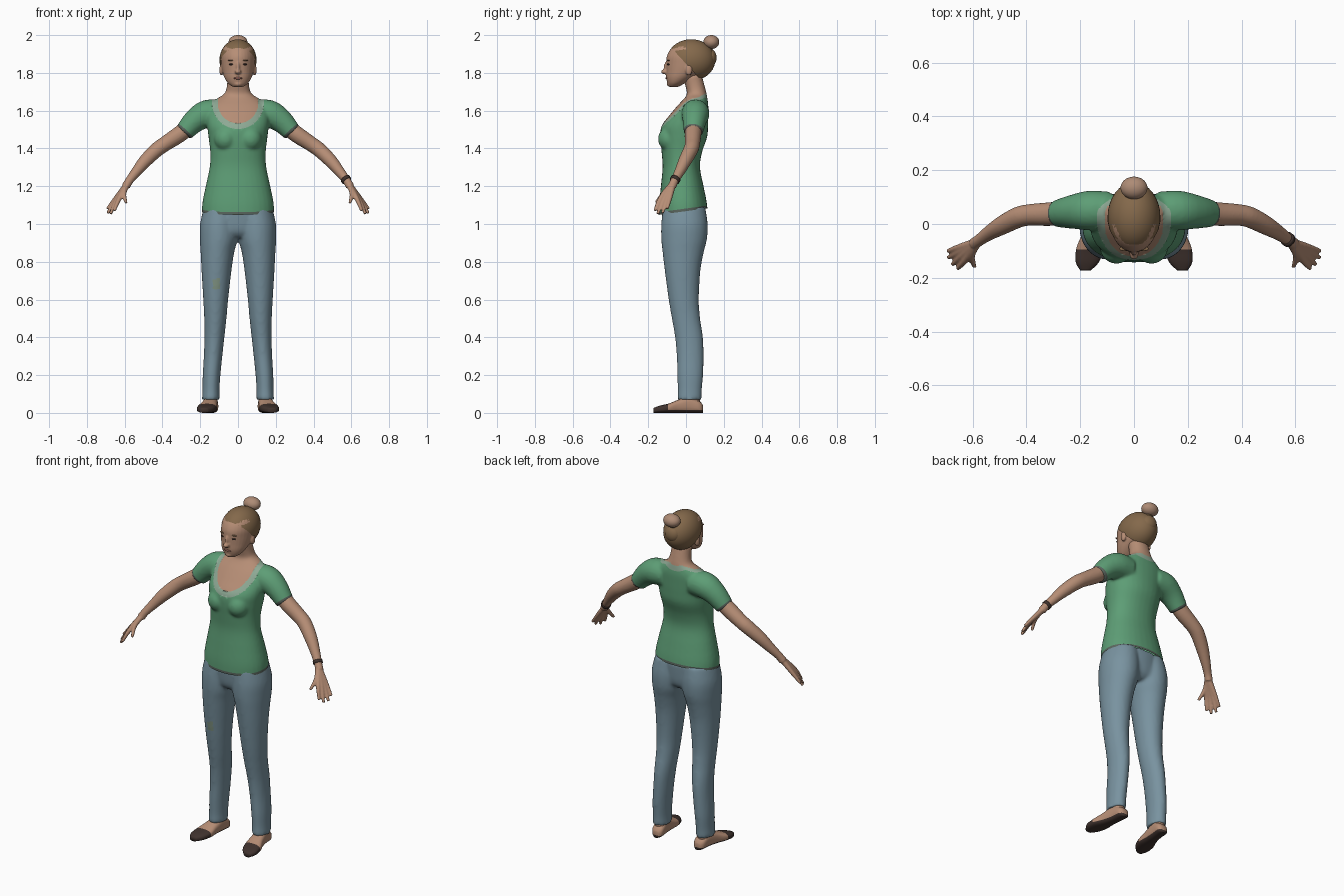
import bpy, bmesh, math
from mathutils import Vector, Matrix

cube = bpy.data.objects.get("Cube")
if cube:
    bpy.data.objects.remove(cube, do_unlink=True)


def colour(name, r, g, b):
    m = bpy.data.materials.new(name)
    m.use_nodes = True
    m.diffuse_color = (r, g, b, 1)
    bsdf = next(n for n in m.node_tree.nodes if n.type == 'BSDF_PRINCIPLED')
    bsdf.inputs["Base Color"].default_value = (r, g, b, 1)
    bsdf.inputs["Roughness"].default_value = 0.8
    return m


skin = colour("skin", .47, .27, .18)
hair = colour("brown hair", .23, .14, .07)
pale_hair = colour("pale bun", .42, .26, .18)
green = colour("shirt green", .11, .34, .18)
trim = colour("neck trim", .27, .40, .30)
grey = colour("hem grey", .10, .13, .11)
denim = colour("denim blue", .19, .29, .35)
patch = colour("worn patch", .22, .30, .23)
dark = colour("dark brown", .05, .032, .027)
lips = colour("lips", .33, .14, .11)


# Helpers: smooth interpolation, lofts and ellipsoids
def spline(rows, k=4):
    out = []
    for i in range(len(rows) - 1):
        a, b, c, d = (rows[min(max(i + j, 0), len(rows) - 1)] for j in (-1, 0, 1, 2))
        for s in range(k):
            t = s / k
            out.append([.5 * (2 * q + (r - p) * t + (2 * p - 5 * q + 4 * r - w) * t * t
                              + (3 * q - p - 3 * r + w) * t ** 3)
                        for p, q, r, w in zip(a, b, c, d)])
    return out + [rows[-1]]


def loft(bm, rings, n=32, power=1.0):
    def soft(a):
        return math.copysign(abs(a) ** power, a)
    loops = []
    for c, u, v in rings:
        angles = [math.tau * i / n for i in range(n)]
        loops.append([bm.verts.new(c + u * soft(math.cos(a)) + v * soft(math.sin(a))) for a in angles])
    for a, b in zip(loops, loops[1:]):
        for i in range(n):
            j = (i + 1) % n
            bm.faces.new((a[i], a[j], b[j], b[i]))
    bm.faces.new(loops[0][::-1])
    bm.faces.new(loops[-1])


def column(bm, rows, side=1, power=1.0):
    """Upright loft; each row is z, x, y, half width, half depth."""
    loft(bm, [(Vector((side * x, y, z)), Vector((rx, 0, 0)), Vector((0, ry, 0)))
              for z, x, y, rx, ry in spline(rows)], power=power)


def tube(bm, rows, side=1, k=4):
    """Round limb; each row is x, y, z, radius."""
    rows = spline(rows, k)
    pts = [Vector((side * r[0], r[1], r[2])) for r in rows]
    rings = []
    for i, p in enumerate(pts):
        d = (pts[min(i + 1, len(pts) - 1)] - pts[max(i - 1, 0)]).normalized()
        u = d.cross(Vector((0, 1, 0))).normalized()
        rings.append((p, u * rows[i][3], d.cross(u) * rows[i][3]))
    loft(bm, rings, n=20)


def ball(bm, centre, radii):
    m = Matrix.Translation(centre) @ Matrix.Diagonal((*radii, 1))
    bmesh.ops.create_uvsphere(bm, u_segments=32, v_segments=20, radius=1, matrix=m)


def finish(name, bm, mats, voxel=0, mirror=False, smooth=5):
    bmesh.ops.recalc_face_normals(bm, faces=bm.faces[:])
    ob = bpy.data.objects.new(name, bpy.data.meshes.new(name))
    bm.to_mesh(ob.data)
    bm.free()
    bpy.context.collection.objects.link(ob)
    if mirror:
        ob.modifiers.new("mirror", 'MIRROR').use_mirror_merge = False
    if voxel:
        r = ob.modifiers.new("blend", 'REMESH')
        r.mode, r.voxel_size = 'VOXEL', voxel
        s = ob.modifiers.new("soften", 'SMOOTH')
        s.factor, s.iterations = .5, smooth
    bpy.context.view_layer.update()
    dg = bpy.context.evaluated_depsgraph_get()
    me = bpy.data.meshes.new_from_object(ob.evaluated_get(dg))
    ob.modifiers.clear()
    ob.data = me
    me.materials.clear()
    for m in mats:
        me.materials.append(m)
    me.shade_smooth()
    return me


def cut(bm, co, no, clear=False, where=lambda c: True):
    faces = [f for f in bm.faces if where(f.calc_center_median())]
    geom = set(faces) | {e for f in faces for e in f.edges} | {v for f in faces for v in f.verts}
    bmesh.ops.bisect_plane(bm, geom=list(geom), dist=1e-5, plane_co=co, plane_no=no, clear_inner=clear)


# Shirt, chest and neck
bm = bmesh.new()
column(bm, [(1.00, 0, -.012, .190, .130), (1.10, 0, -.015, .190, .127), (1.20, 0, -.02, .171, .113),
            (1.30, 0, -.025, .150, .099), (1.38, 0, -.022, .147, .107), (1.46, 0, -.012, .156, .124),
            (1.52, 0, -.006, .163, .123), (1.58, 0, .017, .165, .101), (1.63, 0, .038, .150, .080),
            (1.665, 0, .052, .11, .061), (1.69, 0, .057, .072, .052), (1.73, 0, .048, .059, .051),
            (1.79, 0, .033, .056, .050)], power=.92)
for s in (1, -1):
    ball(bm, (s * .065, -.085, 1.45), (.062, .063, .065))
    tube(bm, [(.09, .05, 1.585, .07), (.165, .05, 1.583, .074), (.23, .045, 1.545, .063),
              (.288, .038, 1.483, .050)], s)
me = finish("shirt_and_chest", bm, [green, trim, skin, grey], voxel=.008, smooth=6)


def neckline(p):
    lift = min(max((p.y - .03) / .07, 0), 1)
    return math.hypot(p.x, min(p.z - 1.64 - .15 * lift, 0)) - .107


hem_no, hem_co = Vector((0, -.135, 1)), Vector((0, 0, 1.068))
cuff_no, cuff_co = Vector((.67, -.08, -.73)), Vector((.276, .039, 1.494))
bm = bmesh.new()
bm.from_mesh(me)
cut(bm, hem_co, hem_no, clear=True)
cut(bm, hem_co + Vector((0, 0, .014)), hem_no)
for s in (1, -1):
    flip = Vector((s, 1, 1))
    cut(bm, cuff_co * flip, cuff_no * flip, where=lambda c: c.x * s > .2)
bm.normal_update()
for v in bm.verts:   # slide vertices onto the two neckline curves
    if v.co.z < 1.45:
        continue
    for level in (0, .03):
        d = neckline(v.co) - level
        if abs(d) < .0045:
            g = Vector([(neckline(v.co + e) - neckline(v.co - e)) / .002 for e in Matrix.Identity(3) * .001])
            t = g - v.normal * v.normal.dot(g)
            if t.dot(g) > .3:
                v.co -= t * (d / t.dot(g))
            break
for f in bm.faces:
    c = f.calc_center_median()
    d = neckline(c)
    a = Vector((abs(c.x), c.y, c.z))
    if c.z > 1.45 and d < .03:
        f.material_index = 2 if d < 0 else 1
    elif (c - hem_co).dot(hem_no) < .014 or (a.x > .2 and (a - cuff_co).dot(cuff_no) > 0):
        f.material_index = 3
bm.to_mesh(me)
bm.free()

# Arms and hands
bm = bmesh.new()
tube(bm, [(.24, .045, 1.53, .042), (.31, .037, 1.475, .044), (.385, .034, 1.425, .040),
          (.43, .025, 1.393, .039), (.49, -.005, 1.335, .035), (.54, -.035, 1.275, .027),
          (.575, -.06, 1.23, .022), (.593, -.073, 1.2, .023)])
for knuckle, tip in (((.628, -.135, 1.135), (.655, -.165, 1.07)), ((.640, -.119, 1.130), (.675, -.150, 1.053)),
                     ((.646, -.102, 1.130), (.690, -.125, 1.057)), ((.643, -.084, 1.142), (.692, -.100, 1.08)),
                     ((.603, -.117, 1.165), (.592, -.160, 1.112))):
    tube(bm, [(.583, -.068, 1.215, .017), (*knuckle, .0125), (*tip, .008)])
finish("arms", bm, [skin], voxel=.005, mirror=True, smooth=3)

# Bracelet on the left wrist
bm = bmesh.new()
tube(bm, [(.567, -.054, 1.241, .027), (.576, -.061, 1.229, .027)], k=1)
finish("bracelet", bm, [dark])

# Jeans
bm = bmesh.new()
column(bm, [(.93, 0, -.01, .09, .08), (.97, 0, -.01, .17, .108), (1.09, 0, -.012, .176, .118)])
for s in (1, -1):
    column(bm, [(1.09, .09, -.01, .09, .112), (1.0, .099, -.008, .102, .123), (.92, .102, -.01, .1, .121),
                (.85, .109, -.015, .089, .109), (.75, .114, -.018, .079, .094), (.6, .118, -.012, .066, .080),
                (.5, .12, .0, .059, .075), (.4, .125, .016, .053, .074), (.3, .132, .022, .049, .071),
                (.2, .14, .022, .047, .069), (.12, .143, .020, .045, .064), (.07, .144, .018, .047, .065)], s)
me = finish("jeans", bm, [denim, patch], voxel=.01)
for p in me.polygons:
    c = p.center
    p.material_index = int(abs(c.x + .113) < .018 and abs(c.z - .68) < .03 and c.y < -.03)

# Feet with slip-on shoes: rows are y, x, half width, height
bm = bmesh.new()
foot = [(.09, .138, .018, .04), (.072, .139, .034, .062), (.02, .144, .037, .088), (-.04, .153, .042, .07),
        (-.09, .163, .051, .05), (-.14, .173, .044, .038), (-.172, .18, .02, .026)]
loft(bm, [(Vector((x, y, h / 2)), Vector((w, 0, 0)), Vector((0, 0, h / 2)))
          for y, x, w, h in spline(foot)], power=.75)
column(bm, [(.03, .142, .035, .034, .04), (.13, .142, .03, .034, .04)])
cut(bm, (0, 0, .016), (0, 0, 1))
cut(bm, (0, -.095, 0), (0, 1, 0))
me = finish("feet", bm, [skin, dark], mirror=True)
for p in me.polygons:
    p.material_index = int(p.center.z < .016 or p.center.y < -.095)

# Head with nose and ears
bm = bmesh.new()
column(bm, [(1.726, 0, -.065, .028, .025), (1.745, 0, -.052, .053, .046), (1.775, 0, -.03, .072, .075),
            (1.81, 0, -.005, .083, .1), (1.85, 0, .015, .09, .12), (1.89, 0, .02, .091, .121),
            (1.93, 0, .02, .08, .098), (1.96, 0, .02, .05, .06), (1.972, 0, .02, .02, .025)])
ball(bm, (0, -.111, 1.806), (.017, .021, .013))
ball(bm, (0, -.104, 1.827), (.010, .014, .032))
ball(bm, (0, -.088, 1.742), (.022, .014, .014))
for s in (1, -1):
    ball(bm, (s * .088, .015, 1.815), (.011, .018, .03))
finish("head", bm, [skin], voxel=.005, smooth=3)

# Eyes, brows and lips
bm = bmesh.new()
ball(bm, (.034, -.092, 1.845), (.014, .008, .005))
finish("eyes", bm, [dark], mirror=True)
bm = bmesh.new()
ball(bm, (.036, -.092, 1.866), (.019, .008, .003))
finish("eyebrows", bm, [hair], mirror=True)
bm = bmesh.new()
ball(bm, (0, -.098, 1.772), (.024, .011, .007))
finish("lips", bm, [lips])

# Hair cap trimmed at the hairline, with a knot and a bun
bm = bmesh.new()
ball(bm, (0, .027, 1.868), (.098, .128, .110))
cut(bm, (0, -.08, 1.935), (0, .735, .678), clear=True)
cut(bm, (0, 0, 1.772), (0, 0, 1), clear=True)
finish("hair", bm, [hair])
bm = bmesh.new()
ball(bm, (0, .128, 1.88), (.046, .034, .046))
tube(bm, [(0, .10, 1.90, .03), (0, .125, 1.945, .024)])
finish("hair_knot", bm, [hair])
bm = bmesh.new()
ball(bm, (0, .134, 1.963), (.05, .042, .037))
finish("hair_bun", bm, [pale_hair])
